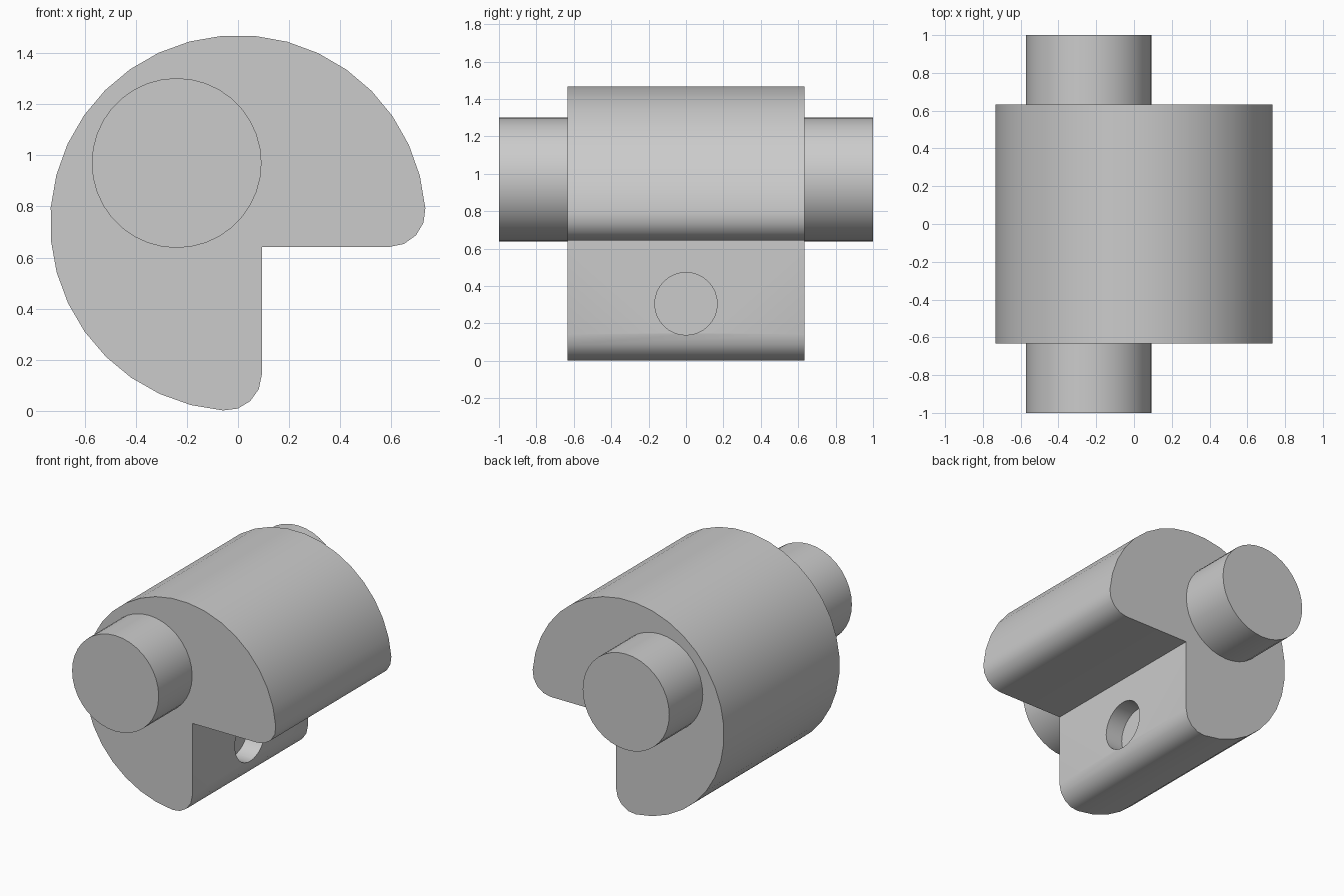
import bpy, bmesh
from math import sin, cos, asin, radians, pi
from mathutils import Matrix

cube = bpy.data.objects.get("Cube")
if cube:
    bpy.data.objects.remove(cube, do_unlink=True)

grey = bpy.data.materials.new("plain grey")
grey.use_nodes = True
grey.diffuse_color = (0.6, 0.6, 0.6, 1)
grey.node_tree.nodes["Principled BSDF"].inputs["Base Color"].default_value = (0.6, 0.6, 0.6, 1)

R = 0.735          # body radius, also the height of its centre
NOTCH = 0.093      # offset of the notch walls from the body centre
FILLET = 0.14      # rounding at the notch mouth
HALF = 0.633       # half length of the body


def add_object(name, bm):
    bmesh.ops.recalc_face_normals(bm, faces=bm.faces)
    mesh = bpy.data.meshes.new(name)
    bm.to_mesh(mesh)
    bm.free()
    mesh.materials.append(grey)
    obj = bpy.data.objects.new(name, mesh)
    bpy.context.collection.objects.link(obj)
    return obj


def cylinder(name, radius, depth, centre, axis, sides):
    bm = bmesh.new()
    turn = Matrix.Rotation(pi / 2, 4, axis)
    bmesh.ops.create_cone(bm, cap_ends=True, segments=sides, radius1=radius,
                          radius2=radius, depth=depth,
                          matrix=Matrix.Translation(centre) @ turn)
    return add_object(name, bm)


def activate(obj):
    bpy.ops.object.select_all(action='DESELECT')
    obj.select_set(True)
    bpy.context.view_layer.objects.active = obj


def arc(cx, cz, radius, start, end, steps):
    return [(cx + radius * cos(start + (end - start) * i / steps),
             cz + radius * sin(start + (end - start) * i / steps))
            for i in range(steps + 1)]


# Body profile: three-quarter disc with rounded mouth corners, about its centre
rise = FILLET - NOTCH
lip = asin(rise / (R - FILLET))
fx = (R - FILLET) * cos(lip)
upper_lip = arc(fx, rise, FILLET, -pi / 2, lip, 4)
lower_lip = [(-z, -x) for x, z in reversed(upper_lip)]
rim = arc(0, 0, R, lip, 1.5 * pi - lip, 26)
profile = [(NOTCH, -NOTCH)] + upper_lip + rim[1:-1] + lower_lip

bm = bmesh.new()
face = bm.faces.new([bm.verts.new((x, -HALF, z + R)) for x, z in profile])
extruded = bmesh.ops.extrude_face_region(bm, geom=[face], use_keep_orig=True)
moved = [v for v in extruded["geom"] if isinstance(v, bmesh.types.BMVert)]
bmesh.ops.translate(bm, vec=(0, 2 * HALF, 0), verts=moved)
body = add_object("notched_body", bm)

# Blind round hole in the upright notch wall
cutter = cylinder("hole_cutter", 0.167, 0.26, (NOTCH, 0, 0.305), 'Y', 32)
cutter.hide_render = True
activate(body)
cut = body.modifiers.new("hole", 'BOOLEAN')
cut.operation = 'DIFFERENCE'
cut.solver = 'EXACT'
cut.object = cutter
bpy.ops.object.modifier_apply(modifier=cut.name)
bpy.data.objects.remove(cutter, do_unlink=True)

# Off-centre shaft through the body
shaft = cylinder("shaft", 0.332, 2, (-0.24, 0, 0.97), 'X', 36)

for obj in (body, shaft):
    activate(obj)
    bpy.ops.object.shade_smooth_by_angle(angle=radians(30))
